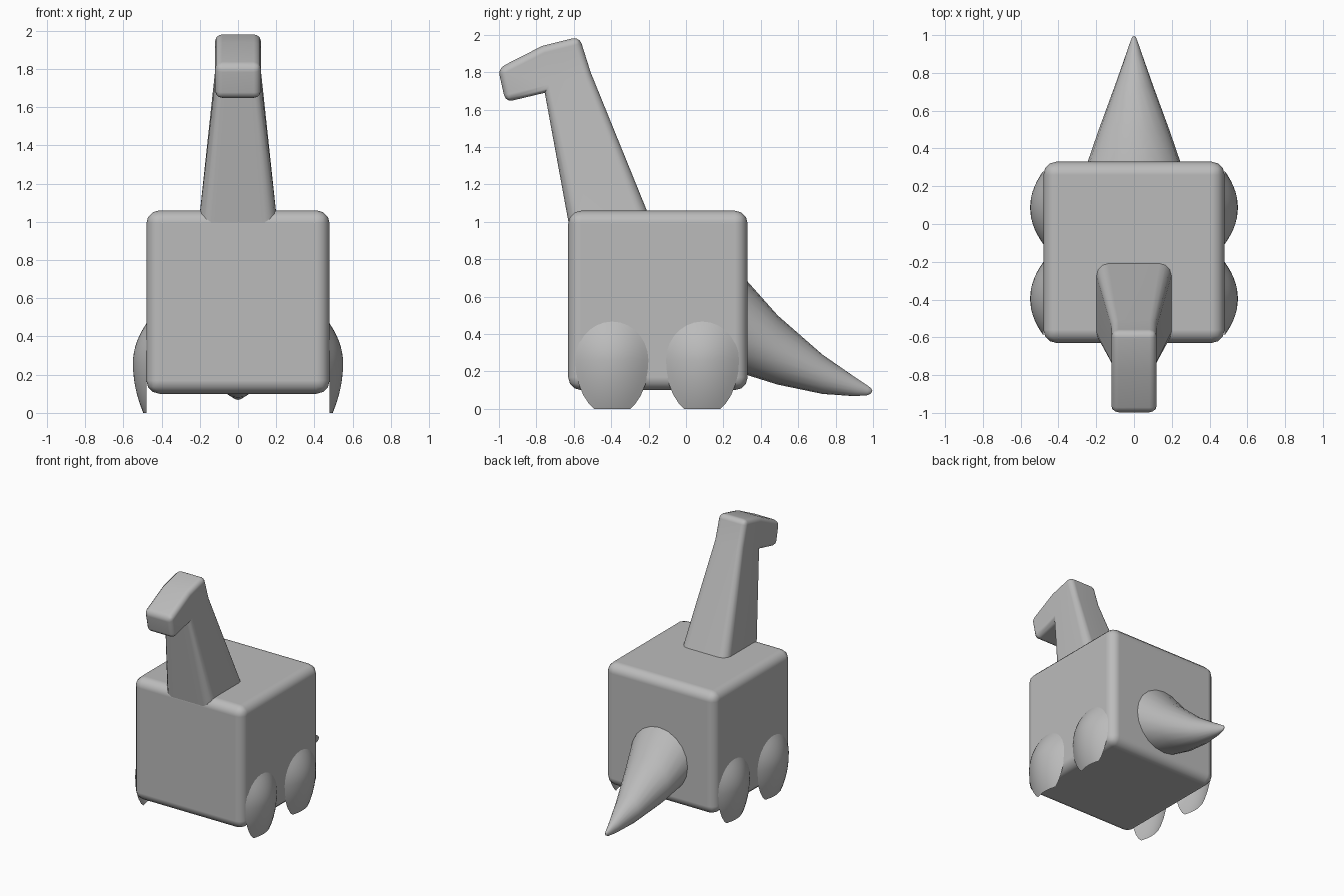
import bpy, bmesh, math

if "Cube" in bpy.data.objects:
    bpy.data.objects.remove(bpy.data.objects["Cube"])

grey = bpy.data.materials.new("plain grey")
grey.diffuse_color = (0.5, 0.5, 0.5, 1)
grey.use_nodes = True
grey.node_tree.nodes["Principled BSDF"].inputs["Base Color"].default_value = grey.diffuse_color


def finish(name, bm, angle=50):
    bmesh.ops.recalc_face_normals(bm, faces=bm.faces)
    mesh = bpy.data.meshes.new(name)
    bm.to_mesh(mesh)
    bm.free()
    mesh.materials.append(grey)
    ob = bpy.data.objects.new(name, mesh)
    bpy.context.collection.objects.link(ob)
    bpy.ops.object.select_all(action='DESELECT')
    ob.select_set(True)
    bpy.context.view_layer.objects.active = ob
    bpy.ops.object.shade_smooth_by_angle(angle=math.radians(angle))
    return ob


# Body: rounded cube
bm = bmesh.new()
bmesh.ops.create_cube(bm, size=0.96)
bmesh.ops.translate(bm, verts=bm.verts, vec=(0, -0.15, 0.58))
body = finish("body", bm)
bev = body.modifiers.new("rounding", 'BEVEL')
bev.width = 0.07
bev.segments = 3
bev.harden_normals = True

# Neck and head: side profile given width, edges rounded, base flared
profile = [(-0.53, 0.95), (-0.755, 1.69), (-0.965, 1.64), (-1.005, 1.82),
           (-0.77, 1.94), (-0.57, 1.99), (-0.51, 1.80), (-0.27, 0.95)]
bm = bmesh.new()
L = [bm.verts.new((-0.12, y, z)) for y, z in profile]
R = [bm.verts.new((0.12, y, z)) for y, z in profile]
for side in (L, R):
    for ids in ((0, 1, 6, 7), (1, 4, 5, 6), (1, 2, 3, 4)):
        bm.faces.new([side[i] for i in ids])
n = len(profile)
for i in range(n):
    j = (i + 1) % n
    bm.faces.new((L[i], L[j], R[j], R[i]))
bmesh.ops.recalc_face_normals(bm, faces=bm.faces)
base = [v for v in bm.verts if v.co.z < 1]
chin = {L[1], R[1]}
edges = [e for e in bm.edges
         if e.calc_face_angle() > 0.3 and set(e.verts) != chin
         and not all(v in base for v in e.verts)]
bmesh.ops.bevel(bm, geom=edges, offset=0.038, offset_type='OFFSET',
                segments=3, profile=0.5, affect='EDGES', clamp_overlap=True)
for v in bm.verts:
    if v.co.z < 1.2:
        v.co.x *= 1.75
        v.co.y = -0.392 + (v.co.y + 0.40) * 1.75
neck = finish("neck_and_head", bm, 45)
wn = neck.modifiers.new("clean shading", 'WEIGHTED_NORMAL')
wn.keep_sharp = True

# Tail: tapering, drooping rings (y, centre z, half height, half width)
rings = [(0.28, 0.46, 0.275, 0.265), (0.33, 0.43, 0.25, 0.245),
         (0.49, 0.315, 0.185, 0.19), (0.73, 0.185, 0.105, 0.102),
         (0.90, 0.12, 0.052, 0.042), (0.97, 0.099, 0.026, 0.018),
         (0.99, 0.097, 0.014, 0.009)]
bm = bmesh.new()
loops, N = [], 20
for y, zc, rz, rx in rings:
    loops.append([bm.verts.new((rx * math.cos(k * math.tau / N), y,
                                zc + rz * math.sin(k * math.tau / N)))
                  for k in range(N)])
for a, b in zip(loops, loops[1:]):
    for k in range(N):
        m = (k + 1) % N
        bm.faces.new((a[k], a[m], b[m], b[k]))
bm.faces.new(loops[0])
tip = bm.verts.new((0, 0.997, 0.097))
for k in range(N):
    bm.faces.new((loops[-1][k], loops[-1][(k + 1) % N], tip))
finish("tail", bm, 60)


# Legs: shallow domes on the body sides, cut flat at the ground
def leg(name, side, yc):
    bm = bmesh.new()
    N, M, zc = 28, 7, 0.26
    centre = bm.verts.new((side * 0.55, yc, zc))
    prev = None
    for i in range(1, M + 1):
        r = i / M
        ring = []
        for k in range(N):
            a = k * math.tau / N
            s = math.sin(a)
            ring.append(bm.verts.new((side * (0.478 + 0.072 * (1 - r * r)),
                                      yc + 0.197 * r * math.cos(a),
                                      zc + (0.21 if s > 0 else 0.30) * r * s)))
        for k in range(N):
            m = (k + 1) % N
            if prev:
                bm.faces.new((prev[k], prev[m], ring[m], ring[k]))
            else:
                bm.faces.new((centre, ring[k], ring[m]))
        prev = ring
    bmesh.ops.bisect_plane(bm, geom=bm.verts[:] + bm.edges[:] + bm.faces[:],
                           plane_co=(0, 0, 0), plane_no=(0, 0, 1), clear_inner=True)
    ob = finish(name, bm, 60)
    # open shells: make sure the dome faces outward
    if sum(p.normal.x for p in ob.data.polygons) * side < 0:
        ob.data.flip_normals()


for side, sname in ((-1, "left"), (1, "right")):
    leg("front_leg_" + sname, side, -0.395)
    leg("back_leg_" + sname, side, 0.087)
